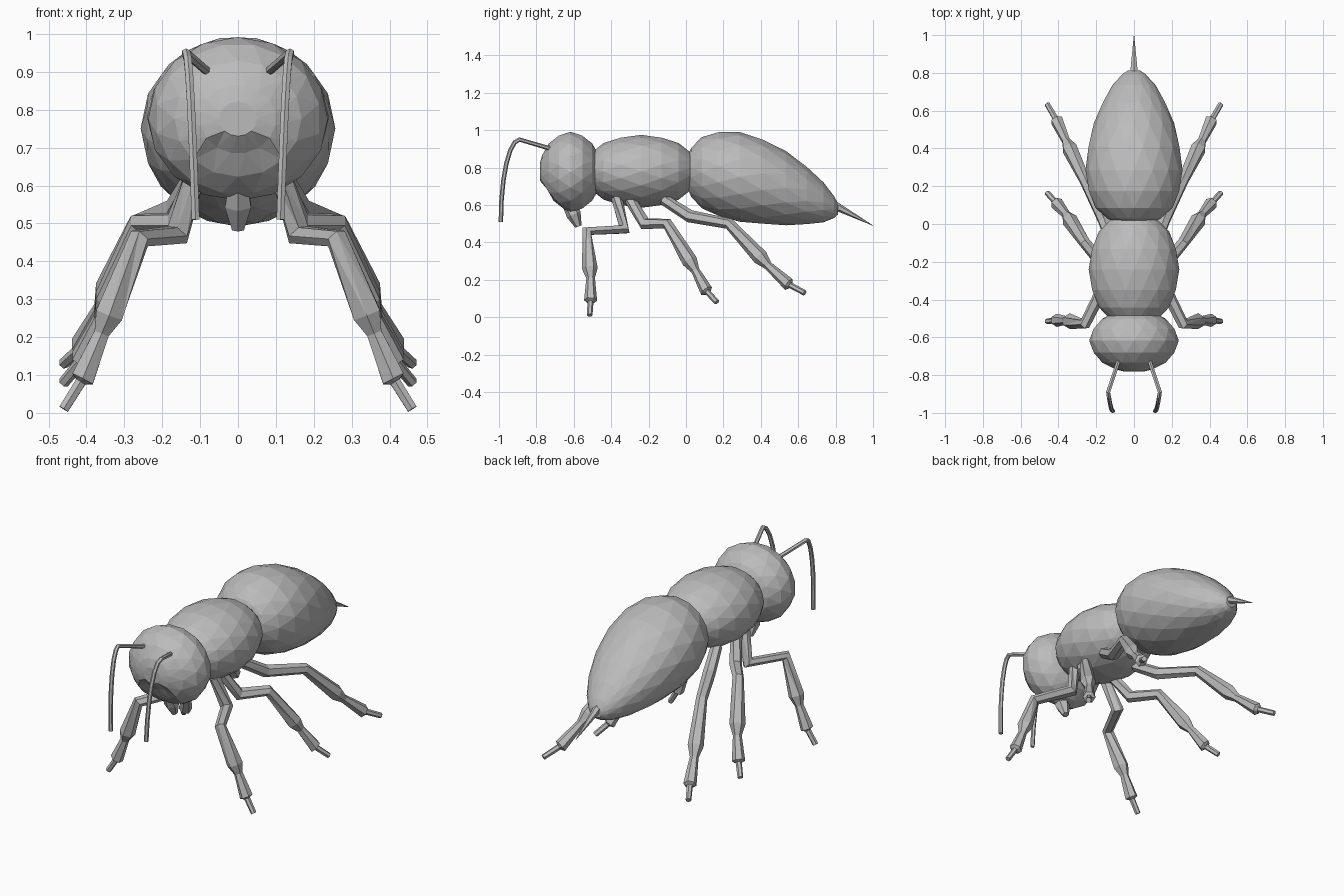
import bpy
import bmesh
from math import sin, cos, pi
from mathutils import Vector

cube = bpy.data.objects.get("Cube")
if cube:
    bpy.data.objects.remove(cube, do_unlink=True)

grey = bpy.data.materials.new("grey")
grey.use_nodes = True
tone = (0.5, 0.5, 0.5, 1)
grey.diffuse_color = tone
grey.node_tree.nodes["Principled BSDF"].inputs["Base Color"].default_value = tone


def skin(name, rings):
    """Join equal rings of points with flat triangles and cap both ends."""
    bm = bmesh.new()
    loops = [[bm.verts.new(point) for point in ring] for ring in rings]
    count = len(loops[0])
    bm.faces.new(loops[0])
    bm.faces.new(loops[-1])
    for level, (near, far) in enumerate(zip(loops, loops[1:])):
        for i in range(count):
            j = (i + 1) % count
            if level % 2:
                triangles = (near[i], near[j], far[j]), (near[i], far[j], far[i])
            else:
                triangles = (near[i], near[j], far[i]), (near[j], far[j], far[i])
            for triangle in triangles:
                bm.faces.new(triangle)
    bmesh.ops.recalc_face_normals(bm, faces=bm.faces)
    mesh = bpy.data.meshes.new(name)
    bm.to_mesh(mesh)
    bm.free()
    mesh.materials.append(grey)
    obj = bpy.data.objects.new(name, mesh)
    bpy.context.collection.objects.link(obj)
    return obj


def body(name, start, end, wide, tall, height,
         fullness=0.5, skew=1, droop=0, levels=11, sides=16):
    """Faceted egg lying along y; skew moves the widest place, droop sinks the end."""
    rings = []
    for level in range(levels):
        # Levels crowd towards both ends
        t = 0.5 - 0.49 * cos(pi * level / (levels - 1))
        swell = sin(pi * t ** skew) ** fullness
        # Every second ring is turned by half a facet
        angles = [2 * pi * (i + level % 2 / 2) / sides for i in range(sides)]
        rings.append([(wide * swell * sin(a),
                       start + (end - start) * t,
                       height - droop * t * t + tall * swell * cos(a))
                      for a in angles])
    return skin(name, rings)


def tube(name, path, radii, sides=6):
    """Limb following a path, with one radius for each point."""
    points = [Vector(point) for point in path]
    last = len(points) - 1
    rings = []
    for k, point in enumerate(points):
        before = (point - points[max(k - 1, 0)]).normalized()
        after = (points[min(k + 1, last)] - point).normalized()
        along = (before + after).normalized()
        across = along.cross(Vector((1, 0, 0))).normalized()
        up = along.cross(across)
        rings.append([point + radii[k] * (across * cos(a) + up * sin(a))
                      for a in (2 * pi * i / sides for i in range(sides))])
    return skin(name, rings)


# Three body parts
body("abdomen", start=0, end=0.82, wide=0.257, tall=0.24, height=0.775,
     fullness=0.53, skew=0.66, droop=0.2)
body("thorax", start=-0.53, end=0.05, wide=0.24, tall=0.195, height=0.78,
     fullness=0.33, levels=9)
head = body("head", start=-0.785, end=-0.45, wide=0.237, tall=0.216, height=0.776,
            fullness=0.45, levels=9)

# Hollow lower face
for vert in head.data.vertices:
    if vert.co.y < -0.66 and vert.co.z < 0.72 and abs(vert.co.x) < 0.1:
        vert.co.y += 0.025

tube("mouthpart", [(0, -0.63, 0.6), (0, -0.6, 0.55), (0, -0.575, 0.485)],
     [0.03, 0.04, 0.018])
tube("stinger", [(0, 0.79, 0.6), (0, 1, 0.49)], [0.024, 0.001])

# Leg joints: hip, elbow, knee, ankle, heel, tip; all legs spread alike in x
SPREAD = [0.11, 0.16, 0.26, 0.36, 0.41, 0.46]
LEGS = {
    "front_leg": [(-0.37, 0.64), (-0.33, 0.47), (-0.53, 0.46),
                  (-0.51, 0.21), (-0.51, 0.09), (-0.515, 0.01)],
    "middle_leg": [(-0.3, 0.63), (-0.22, 0.5), (-0.1, 0.5),
                   (0.05, 0.25), (0.11, 0.14), (0.165, 0.08)],
    "rear_leg": [(-0.12, 0.63), (0.02, 0.54), (0.23, 0.5),
                 (0.44, 0.275), (0.55, 0.175), (0.635, 0.13)],
}


def leg(name, joints):
    """Shin swells above the ankle, foot flares and then steps in to a thin tip."""
    hip, elbow, knee, ankle, heel, tip = (Vector(joint) for joint in joints)
    calf = knee.lerp(ankle, 0.8)
    toe = heel.lerp(tip, 0.1)
    tube(name, [hip, elbow, knee, calf, ankle, heel, toe, tip],
         [0.03, 0.034, 0.03, 0.042, 0.023, 0.035, 0.016, 0.015])


def antenna(name, sign):
    """Short stalk from the face, then a long arc bending down."""
    path = [(sign * 0.08, -0.72, 0.9)]
    steps = 6
    for k in range(steps + 1):
        bend = pi / 2 * k / steps
        path.append((sign * (0.137 - 0.025 * k / steps),
                     -0.89 - 0.1 * sin(bend), 0.51 + 0.44 * cos(bend)))
    tube(name, path, [0.012] * len(path))


for side, sign in (("left", 1), ("right", -1)):
    antenna(side + "_antenna", sign)
    for part, joints in LEGS.items():
        leg(f"{side}_{part}", [(sign * x, y, z) for x, (y, z) in zip(SPREAD, joints)])
